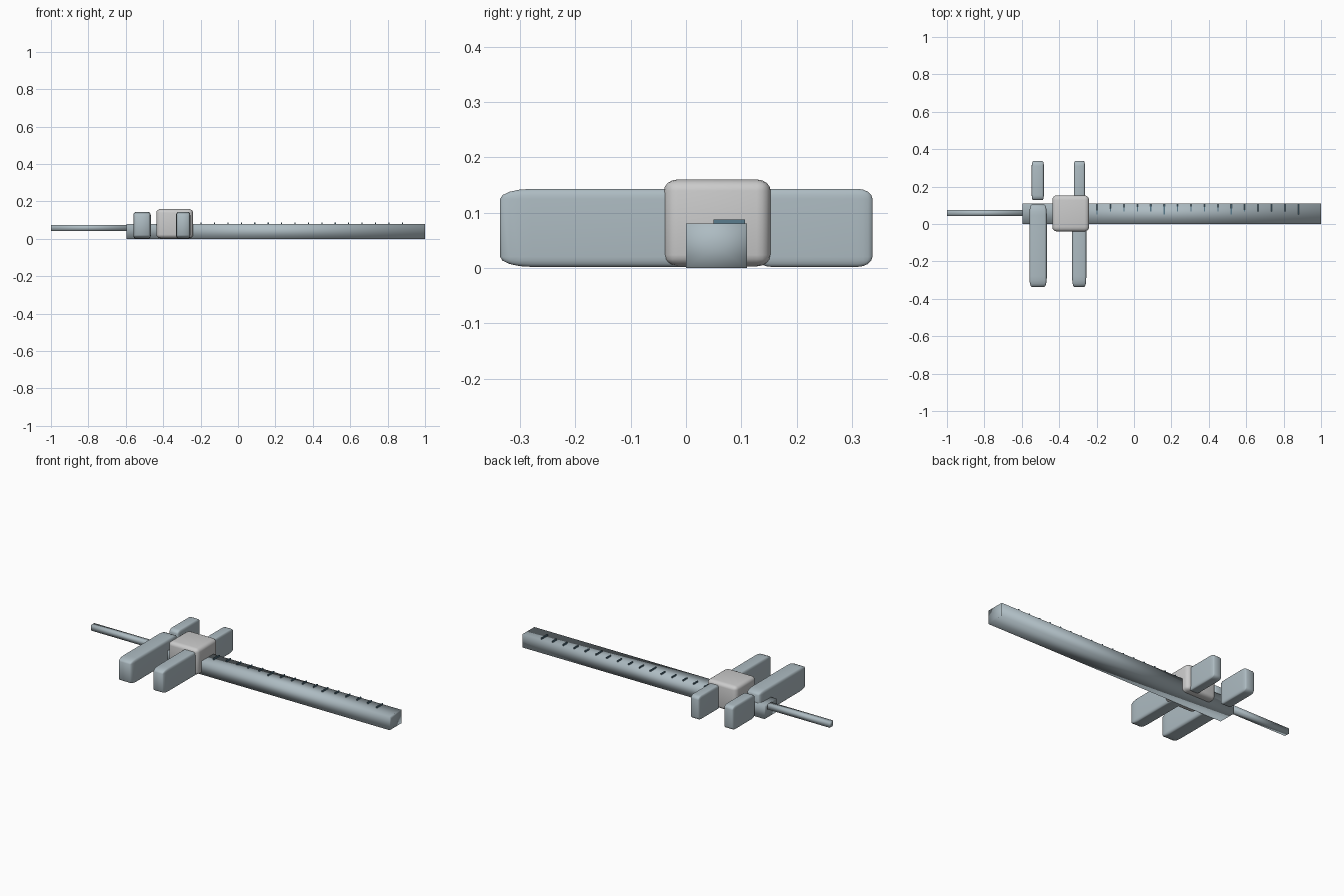
import bpy, bmesh
from mathutils import Vector

if "Cube" in bpy.data.objects:
    bpy.data.objects.remove(bpy.data.objects["Cube"])


def material(name, rgb):
    m = bpy.data.materials.new(name)
    m.diffuse_color = (*rgb, 1)
    m.use_nodes = True
    m.node_tree.nodes["Principled BSDF"].inputs["Base Color"].default_value = m.diffuse_color
    return m


STEEL = material("steel", (0.42, 0.50, 0.54))
LIGHT = material("light_grey", (0.62, 0.62, 0.62))
MARK = material("mark_blue", (0.10, 0.20, 0.27))


def block(name, lo, hi, mat, bevel=0.0, smooth=True, pit=0.0):
    """Box between two corners; the bevel is a fraction, so it stretches with the box."""
    lo, hi = Vector(lo), Vector(hi)
    bm = bmesh.new()
    bmesh.ops.create_cube(bm, size=1)
    if bevel:
        bmesh.ops.bevel(bm, geom=bm.edges[:], offset=bevel, segments=4,
                        profile=0.5, affect='EDGES')
    if pit:
        # shallow recessed end caps
        ends = [f for f in bm.faces if abs(f.normal.x) > 0.9]
        for f, v in zip(ends, bmesh.ops.poke(bm, faces=ends)["verts"]):
            v.co.x -= pit if v.co.x > 0 else -pit
    bmesh.ops.scale(bm, vec=hi - lo, verts=bm.verts)
    bmesh.ops.translate(bm, vec=(lo + hi) / 2, verts=bm.verts)
    me = bpy.data.meshes.new(name)
    bm.to_mesh(me)
    bm.free()
    if smooth:
        me.shade_smooth()
    me.materials.append(mat)
    ob = bpy.data.objects.new(name, me)
    bpy.context.collection.objects.link(ob)
    return ob


# main beam
block("beam", (-0.595, 0.0, 0.0), (1.0, 0.11, 0.08), STEEL, pit=0.015)

# depth rod at the left end
block("depth_rod", (-1.0, 0.043, 0.043), (-0.59, 0.075, 0.075), STEEL)

# sliding carriage
block("slider", (-0.437, -0.04, 0.003), (-0.24, 0.153, 0.16), LIGHT, 0.13)

# jaws: fixed pair, then moving pair
block("fixed_lower_jaw", (-0.56, -0.336, 0.002), (-0.466, 0.103, 0.143), STEEL, 0.13)
block("fixed_upper_jaw", (-0.547, 0.127, 0.002), (-0.482, 0.337, 0.143), STEEL, 0.13)
block("moving_lower_jaw", (-0.331, -0.336, 0.002), (-0.255, 0.103, 0.143), STEEL, 0.13)
block("moving_upper_jaw", (-0.322, 0.127, 0.002), (-0.262, 0.337, 0.143), STEEL, 0.13)

# scale marks, every fifth one long
for i in range(16):
    x = -0.197 + i * 0.0717
    y0 = 0.05 if i % 5 == 0 else 0.068
    block(f"scale_mark_{i:02d}", (x - 0.003, y0, 0.078), (x + 0.003, 0.107, 0.088),
          MARK, smooth=False)
